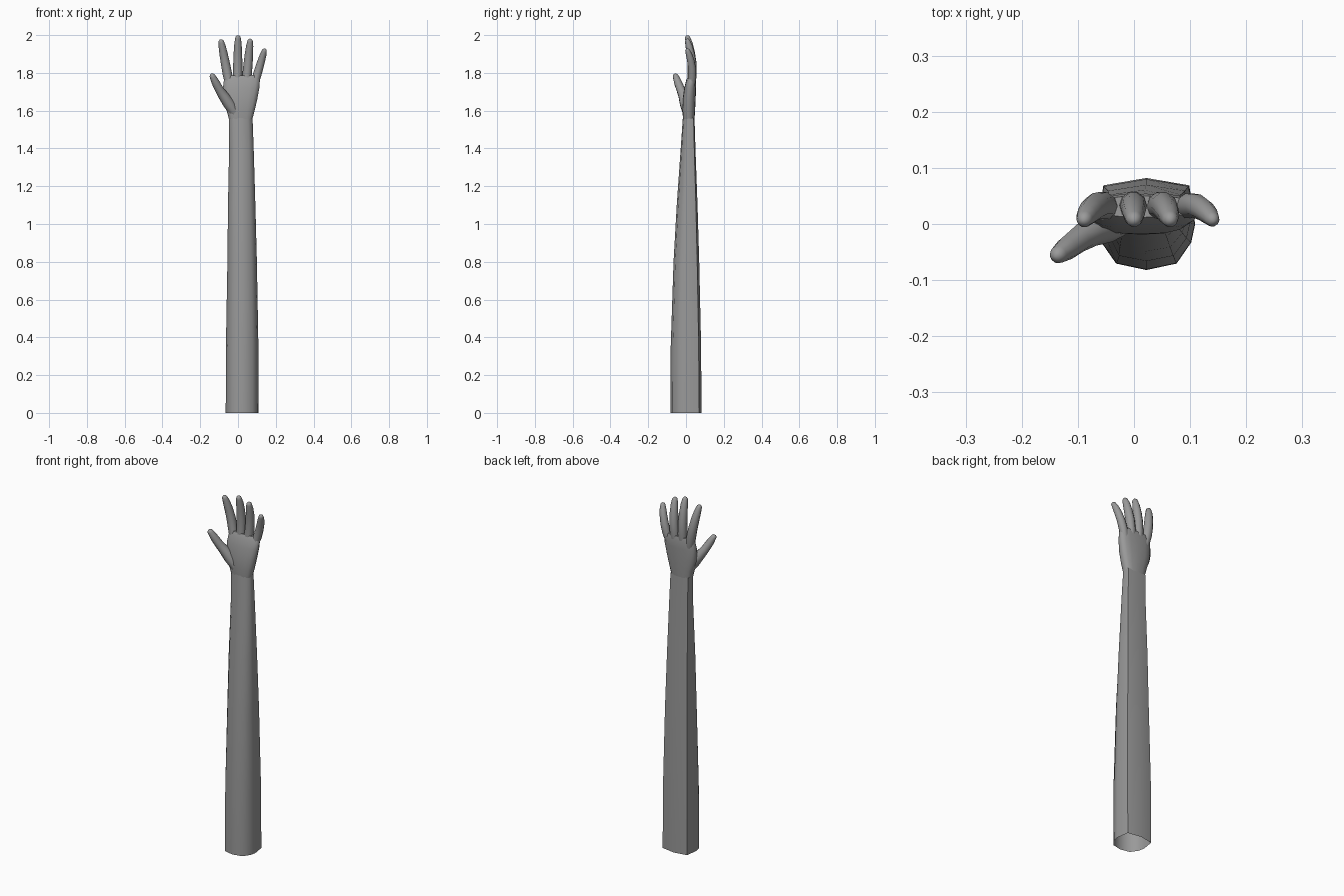
import bpy, bmesh, math
from mathutils import Vector

if "Cube" in bpy.data.objects:
    bpy.data.objects.remove(bpy.data.objects["Cube"])

skin = bpy.data.materials.new("grey")
skin.diffuse_color = (0.32, 0.32, 0.32, 1)
skin.use_nodes = True
skin.node_tree.nodes["Principled BSDF"].inputs["Base Color"].default_value = skin.diffuse_color


def loft(name, rings, cap_start=False, cap_end=False, angle=50):
    """Skin a list of equal-length point rings."""
    bm = bmesh.new()
    vr = [[bm.verts.new(p) for p in r] for r in rings]
    n = len(vr[0])
    for a, b in zip(vr, vr[1:]):
        for i in range(n):
            j = (i + 1) % n
            bm.faces.new((a[i], a[j], b[j], b[i]))
    if cap_start:
        bm.faces.new(vr[0][::-1])
    if cap_end:
        bm.faces.new(vr[-1])
    bmesh.ops.recalc_face_normals(bm, faces=bm.faces)
    me = bpy.data.meshes.new(name)
    bm.to_mesh(me)
    bm.free()
    me.materials.append(skin)
    ob = bpy.data.objects.new(name, me)
    bpy.context.collection.objects.link(ob)
    bpy.ops.object.select_all(action='DESELECT')
    ob.select_set(True)
    bpy.context.view_layer.objects.active = ob
    bpy.ops.object.shade_smooth_by_angle(angle=math.radians(angle))
    return ob


def section(profile, z, x0, x1, y0, y1):
    """Fit a unit profile into a box at height z."""
    return [((x0 + x1) / 2 + u * (x1 - x0) / 2,
             (y0 + y1) / 2 + v * (y1 - y0) / 2, z) for u, v in profile]


def digit(name, points, sides=10):
    """Tube through (x, y, z, radius) points with a rounded tip."""
    pts = [Vector(p[:3]) for p in points]
    rad = [p[3] for p in points]
    end = (pts[-1] - pts[-2]).normalized()
    base, r = pts[-1].copy(), rad[-1]
    for a in (30, 60, 82):
        pts.append(base + end * r * 1.1 * math.sin(math.radians(a)))
        rad.append(r * math.cos(math.radians(a)))
    rings = []
    for i, p in enumerate(pts):
        d = (pts[min(i + 1, len(pts) - 1)] - pts[max(i - 1, 0)]).normalized()
        side = Vector((0, 1, 0)).cross(d).normalized()
        up = d.cross(side)
        rings.append([p + rad[i] * (side * math.cos(t) + up * math.sin(t))
                      for t in (math.tau * k / sides for k in range(sides))])
    return loft(name, rings, True, True, 60)


# Forearm: flat-backed tube, open at the bottom
arm_profile = [(0, 1), (0.88, 0.84), (1, 0.0), (0.92, -0.4), (0.62, -0.86),
               (0, -1), (-0.62, -0.86), (-0.92, -0.4), (-1, 0.0), (-0.88, 0.84)]
arm = [(0, -0.065, 0.109, -0.082, 0.082), (0.35, -0.064, 0.108, -0.081, 0.080),
       (0.80, -0.056, 0.100, -0.066, 0.070), (1.10, -0.053, 0.092, -0.049, 0.061),
       (1.40, -0.047, 0.083, -0.028, 0.050), (1.56, -0.049, 0.077, -0.017, 0.045)]
loft("forearm", [section(arm_profile, *s) for s in arm])

# Palm: rounded slab widening to the knuckles
palm_profile = []
for k in range(16):
    c, s = math.cos(math.tau * k / 16), math.sin(math.tau * k / 16)
    palm_profile.append((math.copysign(abs(c) ** 0.75, c),
                         math.copysign(abs(s) ** 0.75, s)))
palm = [(1.555, -0.048, 0.076, -0.016, 0.045), (1.60, -0.060, 0.088, -0.019, 0.048),
        (1.66, -0.078, 0.102, -0.018, 0.051), (1.72, -0.080, 0.113, -0.009, 0.053),
        (1.765, -0.074, 0.116, 0.002, 0.054), (1.785, -0.066, 0.106, 0.012, 0.050)]
loft("palm", [section(palm_profile, *s) for s in palm], True, True)

# Fingers: straight in front, bending forward at the tip
fingers = {"index_finger": (-0.045, -0.088, 1.962, 1.0),
           "middle_finger": (-0.002, 0.000, 1.983, 1.0),
           "ring_finger": (0.043, 0.064, 1.965, 1.0),
           "little_finger": (0.085, 0.139, 1.915, 0.9)}
for name, (xa, xb, top, k) in fingers.items():
    path = [(0, 0.028, 0.022), (0.25, 0.033, 0.025), (0.5, 0.032, 0.024),
            (0.72, 0.025, 0.022), (0.9, 0.016, 0.019), (1, 0.009, 0.015)]
    digit(name, [(xa + (xb - xa) * t, y, 1.735 + (top - 1.735) * t, r * k)
                 for t, y, r in path])

# Thumb with its fleshy base
digit("thumb", [(-0.015, 0.010, 1.585, 0.026), (-0.050, -0.003, 1.640, 0.031),
                (-0.078, -0.014, 1.680, 0.027), (-0.099, -0.028, 1.712, 0.023),
                (-0.119, -0.043, 1.750, 0.021), (-0.134, -0.054, 1.780, 0.016)])
